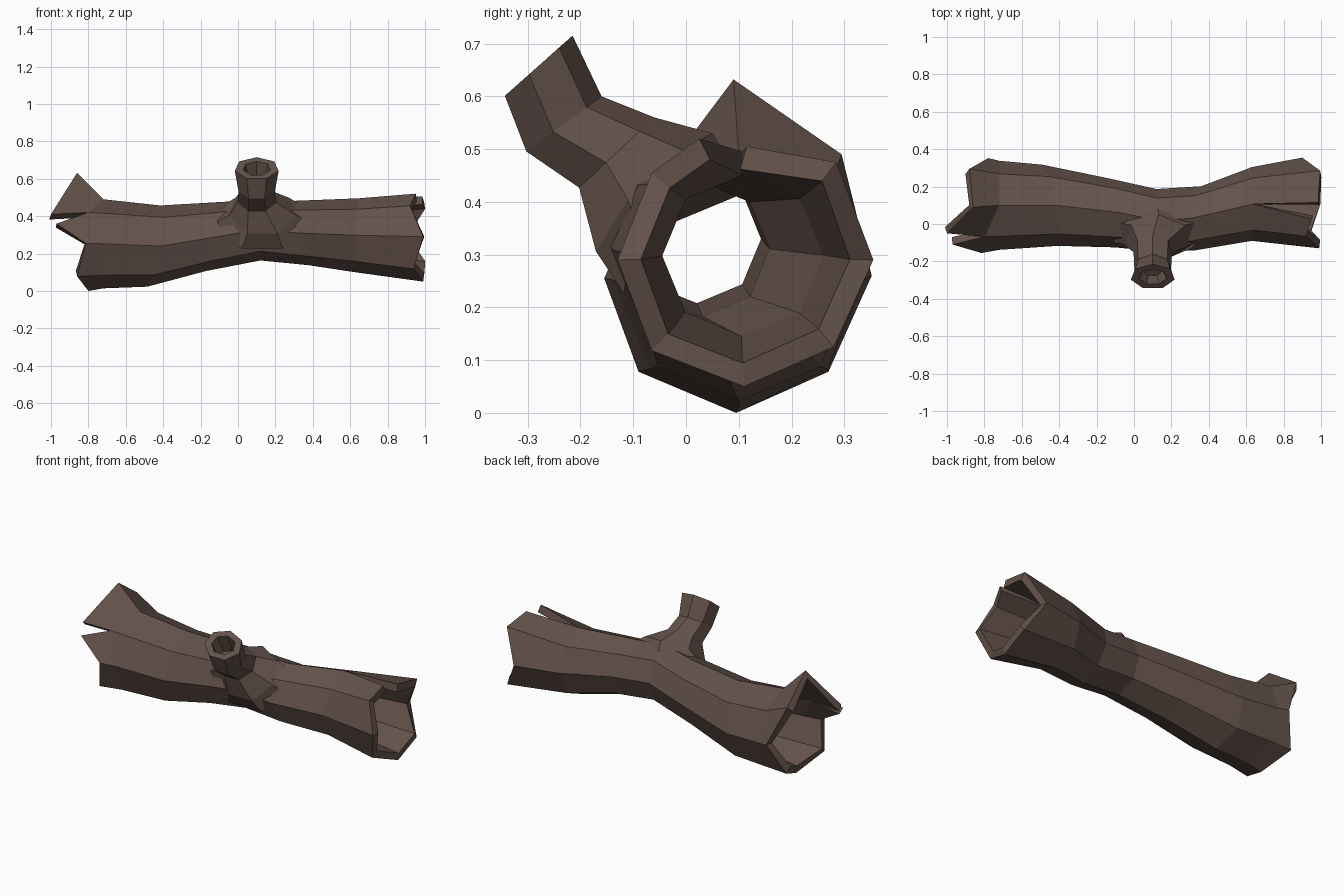
import bpy, bmesh
from math import cos, sin, pi
from mathutils import Vector

if "Cube" in bpy.data.objects:
    bpy.data.objects.remove(bpy.data.objects["Cube"])

bark = bpy.data.materials.new("bark")
bark.diffuse_color = (0.127, 0.084, 0.069, 1)
bark.use_nodes = True
bark.node_tree.nodes["Principled BSDF"].inputs["Base Color"].default_value = bark.diffuse_color


def finish(bm, name):
    me = bpy.data.meshes.new(name)
    bm.to_mesh(me)
    bm.free()
    me.materials.append(bark)
    ob = bpy.data.objects.new(name, me)
    bpy.context.collection.objects.link(ob)
    return ob


def bridge(bm, a, b):
    for i in range(len(a) - 1):
        bm.faces.new((a[i], a[i + 1], b[i + 1], b[i]))


# Hollow trunk: octagonal rings (x, y, z, radius, lean with z, lean with y)
SECTIONS = [(-0.72, 0.10, 0.252, 0.238, 0.0, 0.0),
            (-0.45, 0.10, 0.24, 0.217, 0.035, -0.04),
            (-0.12, 0.06, 0.292, 0.185, 0.05, -0.02),
            (0.12, 0.02, 0.33, 0.167, 0.0, 0.0),
            (0.34, 0.03, 0.31, 0.172, -0.035, 0.02),
            (0.63, 0.107, 0.298, 0.197, 0.01, 0.0)]
bm = bmesh.new()
rings = []
for x, y, z, r, lz, ly in SECTIONS:
    ring = []
    for k in range(8):
        c, s = cos(k * pi / 4), sin(k * pi / 4)
        ring.append(bm.verts.new((x + lz * s + ly * c, y + r * c, z + r * s)))
    rings.append(ring)
rings[0][3].co.x = -0.80
for a, b in zip(rings, rings[1:]):
    bridge(bm, a + a[:1], b + b[:1])

# Jagged ends, each running from one side of its crack round to the other
left = [(-0.97, -0.11, 0.36), (-0.815, -0.155, 0.255), (-0.86, -0.09, 0.078),
        (-0.80, 0.095, 0.0), (-0.86, 0.27, 0.078), (-0.78, 0.352, 0.26),
        (-0.88, 0.295, 0.49), (-0.86, 0.09, 0.632), (-1.0, -0.05, 0.41)]
right = [(0.95, 0.025, 0.52), (0.92, -0.065, 0.455), (0.99, -0.13, 0.29),
         (0.94, -0.065, 0.118), (0.99, 0.11, 0.05), (0.995, 0.28, 0.125),
         (0.90, 0.355, 0.29), (0.995, 0.285, 0.475), (0.985, 0.115, 0.505)]
around = lambda ring, k: [ring[(k + i) % 8] for i in range(9)]
bridge(bm, [bm.verts.new(p) for p in left], around(rings[0], 3))
bridge(bm, around(rings[-1], 2), [bm.verts.new(p) for p in right])
trunk = finish(bm, "hollow_trunk")
wall = trunk.modifiers.new("wall", "SOLIDIFY")
wall.thickness = 0.045
wall.offset = -1

# Branch stub: rings as (x, low y, low z, high y, high z, half width, side bulge)
BRANCH = [(0.13, -0.115, 0.20, 0.08, 0.48, 0.25, 0.09),
          (0.13, -0.178, 0.29, 0.05, 0.53, 0.185, 0.03),
          (0.10, -0.21, 0.42, -0.06, 0.56, 0.105, 0.0),
          (0.10, -0.31, 0.49, -0.16, 0.60, 0.10, 0.0),
          (0.10, -0.35, 0.595, -0.215, 0.715, 0.12, 0.0),
          (0.10, -0.325, 0.617, -0.24, 0.693, 0.075, 0.0),
          (0.10, -0.28, 0.53, -0.20, 0.59, 0.055, 0.0)]
SIDES = 7
bm = bmesh.new()
prev = None
for x, y0, z0, y1, z1, w, bulge in BRANCH:
    low, high = Vector((x, y0, z0)), Vector((x, y1, z1))
    mid, up = (low + high) / 2, (high - low) / 2
    ring = []
    for k in range(SIDES):
        t = 2 * pi * k / SIDES
        side = Vector((w * sin(t), 0, 0))
        out = Vector((0, -0.707, 0.707)) * bulge * sin(t) ** 2
        ring.append(bm.verts.new(mid + up * cos(t) + side + out))
    if prev:
        bridge(bm, prev + prev[:1], ring + ring[:1])
    prev = ring
bm.faces.new(prev)
bmesh.ops.recalc_face_normals(bm, faces=bm.faces)
finish(bm, "branch_stub")
